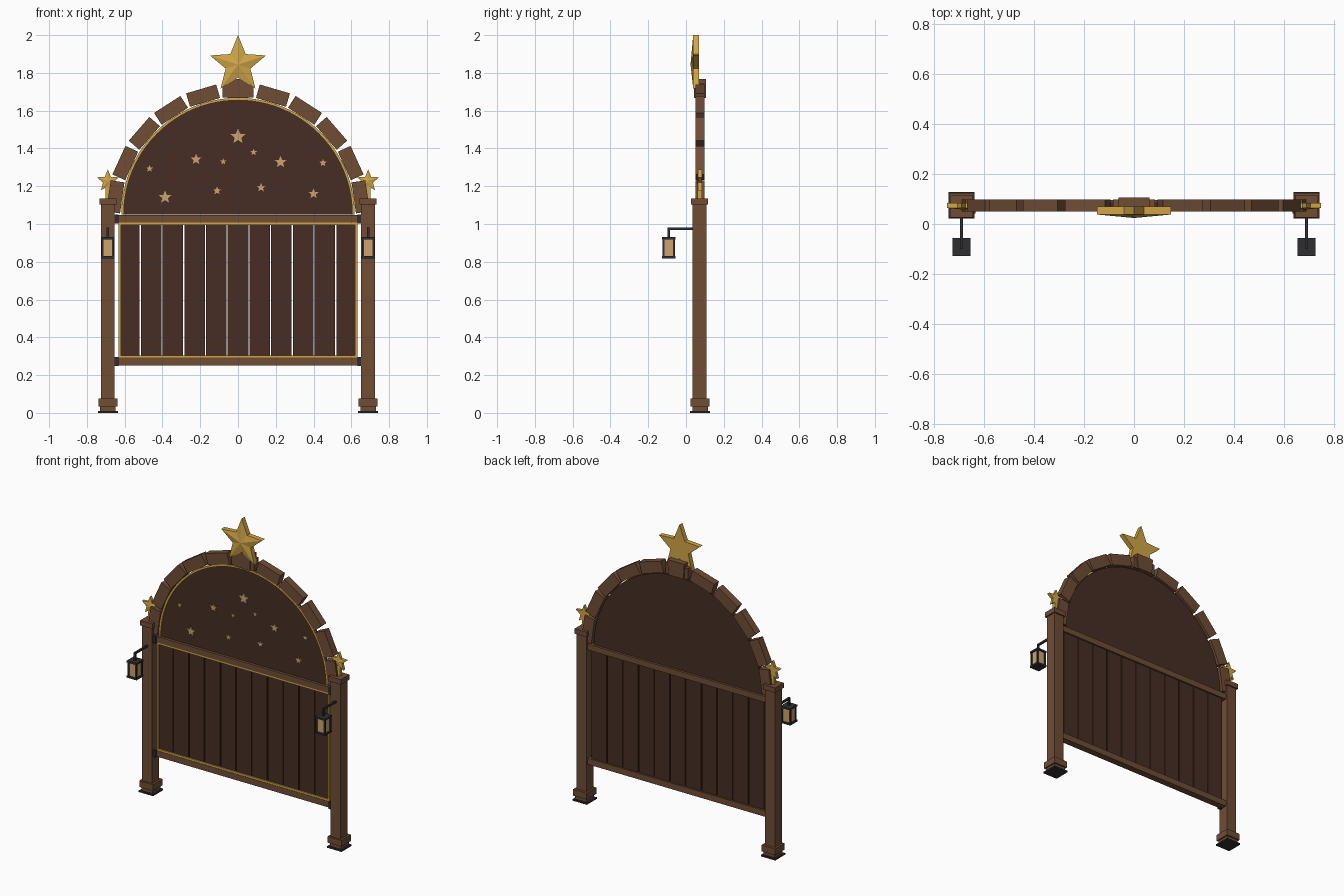
import bpy, bmesh
from math import sin, cos, pi, radians
from mathutils import Matrix, Vector

if "Cube" in bpy.data.objects:
    bpy.data.objects.remove(bpy.data.objects["Cube"])


def material(name, rgb):
    m = bpy.data.materials.new(name)
    m.diffuse_color = (*rgb, 1)
    m.use_nodes = True
    m.node_tree.nodes["Principled BSDF"].inputs["Base Color"].default_value = m.diffuse_color
    return m


WOOD = material("brown wood", (0.160, 0.074, 0.036))
DARK = material("dark wood", (0.062, 0.026, 0.017))
GOLD = material("gold", (0.64, 0.38, 0.062))
TAN = material("warm tan", (0.62, 0.37, 0.155))
IRON = material("black iron", (0.028, 0.028, 0.031))

ARCH_Z = 1.05   # centre height of the arch
POST_X = 0.689
Y = 0.074       # middle plane of the gate


def finish(name, bm, mat):
    bmesh.ops.recalc_face_normals(bm, faces=bm.faces)
    me = bpy.data.meshes.new(name)
    bm.to_mesh(me)
    bm.free()
    me.materials.append(mat)
    ob = bpy.data.objects.new(name, me)
    bpy.context.collection.objects.link(ob)
    return ob


def box(name, lo, hi, mat):
    lo, hi = Vector(lo), Vector(hi)
    bm = bmesh.new()
    bmesh.ops.create_cube(bm, size=1, matrix=Matrix.Translation((lo + hi) / 2)
                          @ Matrix.Diagonal((*(hi - lo), 1)))
    return finish(name, bm, mat)


def block(name, x, y, z0, z1, w, mat):
    """Square block of width w standing between two heights."""
    return box(name, (x - w / 2, y - w / 2, z0), (x + w / 2, y + w / 2, z1), mat)


def prism(name, pts, y0, y1, mat):
    """Extrude an x-z outline from y0 (front) to y1 (back)."""
    bm = bmesh.new()
    f = bm.faces.new([bm.verts.new((x, y0, z)) for x, z in pts])
    ext = bmesh.ops.extrude_face_region(bm, geom=[f])
    for v in ext["geom"]:
        if isinstance(v, bmesh.types.BMVert):
            v.co.y = y1
    return finish(name, bm, mat)


def star(name, x, z, r, y0, y1, mat, peak=0, inner=0.44):
    """Five-pointed star; peak raises the centre of the front face."""
    pts = []
    for i in range(10):
        q = r if i % 2 == 0 else r * inner
        pts.append((x + q * sin(i * pi / 5), z + q * cos(i * pi / 5)))
    ob = prism(name, pts, y0, y1, mat)
    if peak:
        bm = bmesh.new()
        bm.from_mesh(ob.data)
        front = min(bm.faces, key=lambda f: f.calc_center_median().y)
        v = bmesh.ops.poke(bm, faces=[front])["verts"][0]
        v.co = (x, y0 - peak, z)
        bm.to_mesh(ob.data)
        bm.free()
    return ob


def arc(r, n=48):
    return [(r * cos(pi * i / n), ARCH_Z + r * sin(pi * i / n)) for i in range(n + 1)]


# Posts with feet, caps, finial stars, hinges and hanging lanterns
for side, s in (("left", -1), ("right", 1)):
    x = s * POST_X
    block(side + "_ground_plate", x, 0.0745, 0, 0.01, 0.105, IRON)
    block(side + "_plinth", x, 0.0745, 0.01, 0.035, 0.082, WOOD)
    block(side + "_post_foot", x, 0.0745, 0.033, 0.075, 0.1, WOOD)
    block(side + "_post", x, 0.0715, 0.07, 1.105, 0.073, WOOD)
    block(side + "_post_cap", x, 0.0715, 1.102, 1.135, 0.09, WOOD)
    box(side + "_finial_stem", (x - 0.013, 0.062, 1.135), (x + 0.013, 0.084, 1.2), GOLD)
    star(side + "_finial_star", x, 1.228, 0.061, 0.064, 0.084, GOLD, 0.006)
    for z in (0.272, 1.026):
        box(side + "_hinge", (s * 0.643 - 0.01, 0.042, z - 0.023),
            (s * 0.643 + 0.01, 0.06, z + 0.023), IRON)

    ly = -0.091
    box(side + "_lantern_arm", (x - 0.006, ly - 0.006, 0.969), (x + 0.006, 0.037, 0.981), IRON)
    box(side + "_lantern_hook", (x - 0.006, ly - 0.006, 0.925), (x + 0.006, ly + 0.006, 0.975), IRON)
    block(side + "_lantern_top", x, ly, 0.918, 0.93, 0.072, IRON)
    block(side + "_lantern_base", x, ly, 0.818, 0.83, 0.072, IRON)
    block(side + "_lantern_glass", x, ly, 0.829, 0.919, 0.056, TAN)
    for dx in (-1, 1):
        for dy in (-1, 1):
            block(side + "_lantern_corner", x + dx * 0.028, ly + dy * 0.028,
                  0.829, 0.919, 0.011, IRON)

# Horizontal rails
box("bottom_rail", (-0.655, 0.052, 0.252), (0.655, 0.096, 0.292), WOOD)
box("top_rail", (-0.655, 0.052, 1.008), (0.655, 0.096, 1.047), WOOD)

# Vertical planks with narrow gaps
PITCH = 0.115
for i in range(-5, 6):
    box("plank", (i * PITCH - 0.0545, 0.062, 0.285), (i * PITCH + 0.0545, 0.086, 1.015), DARK)

# Gold trim around the planks
for s in (-1, 1):
    box("side_trim", (s * 0.626 - 0.006, 0.054, 0.292), (s * 0.626 + 0.006, 0.063, 1.008), GOLD)
for z in (0.298, 1.002):
    box("level_trim", (-0.632, 0.054, z - 0.006), (0.632, 0.063, z + 0.006), GOLD)

# Arched panel with its gold rim
prism("arch_panel", arc(0.614), 0.064, 0.086, DARK)
prism("arch_trim", arc(0.618) + arc(0.605)[::-1], 0.055, 0.065, GOLD)

# Ring of arch blocks and the keystone
for i in range(-5, 6):
    a = i * pi / 11
    out, along = Vector((sin(a), cos(a))), Vector((cos(a), -sin(a)))
    c = Vector((0, ARCH_Z)) + out * 0.656
    pts = [c + along * u * 0.083 + out * v * 0.037
           for u, v in ((-1, -1), (1, -1), (1, 1), (-1, 1))]
    prism("arch_block", pts, 0.049, 0.098, WOOD)
prism("keystone", [(-0.055, 1.668), (0.055, 1.668), (0.062, 1.768), (-0.062, 1.768)],
      0.043, 0.106, WOOD)

# Large crowning star
star("crown_star", 0, 1.844, 0.156, 0.038, 0.07, GOLD, 0.014)

# Small inlaid stars: x, z, radius
for x, z, r in ((0, 1.463, 0.042), (-0.222, 1.342, 0.03), (0.083, 1.38, 0.019),
                (0.225, 1.328, 0.033), (0.45, 1.323, 0.021), (-0.468, 1.293, 0.02),
                (-0.078, 1.33, 0.018), (-0.111, 1.176, 0.023), (-0.386, 1.142, 0.036),
                (0.122, 1.193, 0.025), (0.4, 1.16, 0.028)):
    star("inlaid_star", x, z, r, 0.057, 0.065, TAN)
